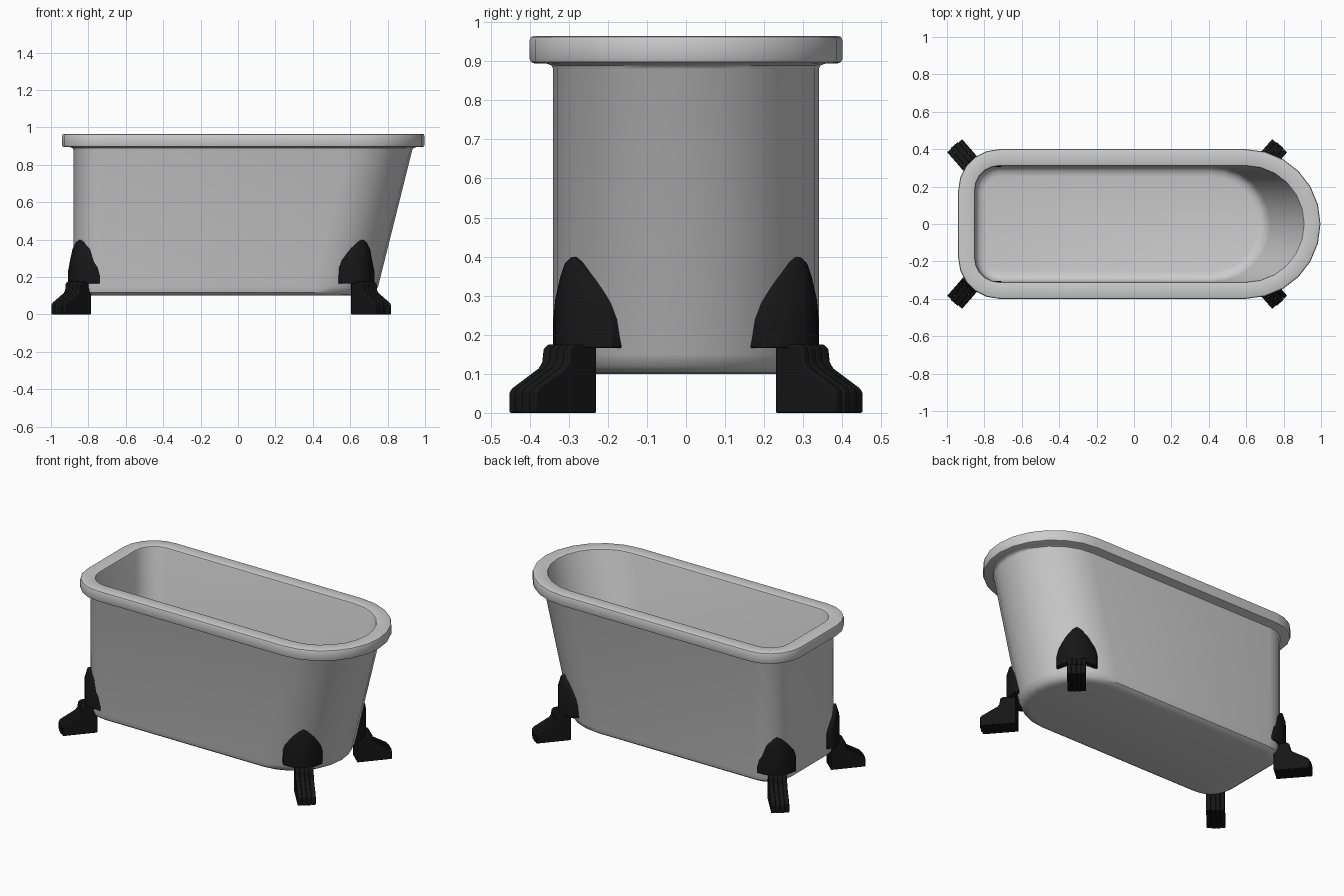
import bpy, bmesh, math

if "Cube" in bpy.data.objects:
    bpy.data.objects.remove(bpy.data.objects["Cube"])

black = bpy.data.materials.new("black_iron")
black.diffuse_color = (0.008, 0.008, 0.008, 1)
black.use_nodes = True
black.node_tree.nodes["Principled BSDF"].inputs["Base Color"].default_value = black.diffuse_color


def finish(bm, name, mat=None, bevel=0, angle=35):
    bmesh.ops.recalc_face_normals(bm, faces=bm.faces)
    me = bpy.data.meshes.new(name)
    bm.to_mesh(me)
    bm.free()
    ob = bpy.data.objects.new(name, me)
    bpy.context.collection.objects.link(ob)
    if mat:
        me.materials.append(mat)
    if bevel:
        b = ob.modifiers.new("soft_edges", 'BEVEL')
        b.width, b.segments, b.limit_method = bevel, 2, 'ANGLE'
    bpy.ops.object.select_all(action='DESELECT')
    ob.select_set(True)
    bpy.context.view_layer.objects.active = ob
    bpy.ops.object.shade_smooth_by_angle(angle=math.radians(angle))
    return ob


def loft(bm, rings):
    """Skin closed rings of points and cap both ends."""
    vr = [[bm.verts.new(p) for p in r] for r in rings]
    n = len(vr[0])
    for a, b in zip(vr, vr[1:]):
        for i in range(n):
            bm.faces.new((a[i], a[(i + 1) % n], b[(i + 1) % n], b[i]))
    bm.faces.new(vr[0])
    bm.faces.new(vr[-1])


# Tub: one round end that leans outward, one upright end with rounded corners
def outline(z, off):
    r, rc = 0.34 + off, 0.16 + off
    cx = 0.597 - 0.25 * max(0, 0.9 - z)
    pts = []
    for i in range(13):
        a = math.radians(-90 + 15 * i)
        pts.append((cx + r * math.cos(a), r * math.sin(a), z))
    for s, start in ((1, 90), (-1, 180)):
        for i in range(6):
            a = math.radians(start + 18 * i)
            pts.append((-0.72 + rc * math.cos(a), s * 0.18 + rc * math.sin(a), z))
    return pts


# wall section: (height, offset from the body wall)
section = [(.1, -.055), (.104, -.03), (.118, -.01), (.15, 0), (.88, 0),
           (.889, .004), (.894, .016), (.895, .05), (.898, .057), (.905, .06),
           (.955, .06), (.962, .057), (.965, .05), (.965, -.02), (.962, -.027),
           (.955, -.03), (.185, -.03), (.155, -.038), (.137, -.055), (.13, -.085)]
bm = bmesh.new()
loft(bm, [outline(z, o) for z, o in section])
finish(bm, "bathtub")

# Claw feet: u runs outward along the foot, w across it
CA, SA = math.cos(math.radians(49)), math.sin(math.radians(49))
side = [(-.105, 0), (.105, 0), (.105, .052), (.095, .064), (.005, .115),
        (-.01, .13), (-.015, .165), (-.03, .175), (-.105, .175)]
# bracket columns: (w, front u, back u, top z)
half = [(0, -.045, -.088, .4), (.025, -.047, -.09, .385), (.06, -.062, -.105, .35),
        (.103, -.093, -.138, .29), (.115, -.105, -.15, .25)]
columns = [(-w, f, b, t) for w, f, b, t in half[:0:-1]] + half

for sx, end, cx in ((-1, "left", -.8925), (1, "right", .7125)):
    for sy, face in ((-1, "front"), (1, "back")):
        def place(u, w, z):
            return (cx + sx * (u * CA + w * SA), sy * (.3425 + u * SA - w * CA), z)

        # ribbed toes
        bm = bmesh.new()
        for k in range(4):
            wc = (k - 1.5) * .0265
            reach = 0 if k in (1, 2) else -.004
            loft(bm, [[place(u + (reach if u > 0 else 0), wc + d, z) for u, z in side]
                      for d in (-.0132, .0132)])
        finish(bm, f"{face}_{end}_foot", black, .004)

        # pointed bracket wrapped around the tub wall
        bm = bmesh.new()
        loft(bm, [[place(f, w, .166), place(f, w, t - .06),
                   place(f - .018, w, t), place(b, w, t), place(b, w, .166)]
                  for w, f, b, t in columns])
        finish(bm, f"{face}_{end}_bracket", black, .004)
